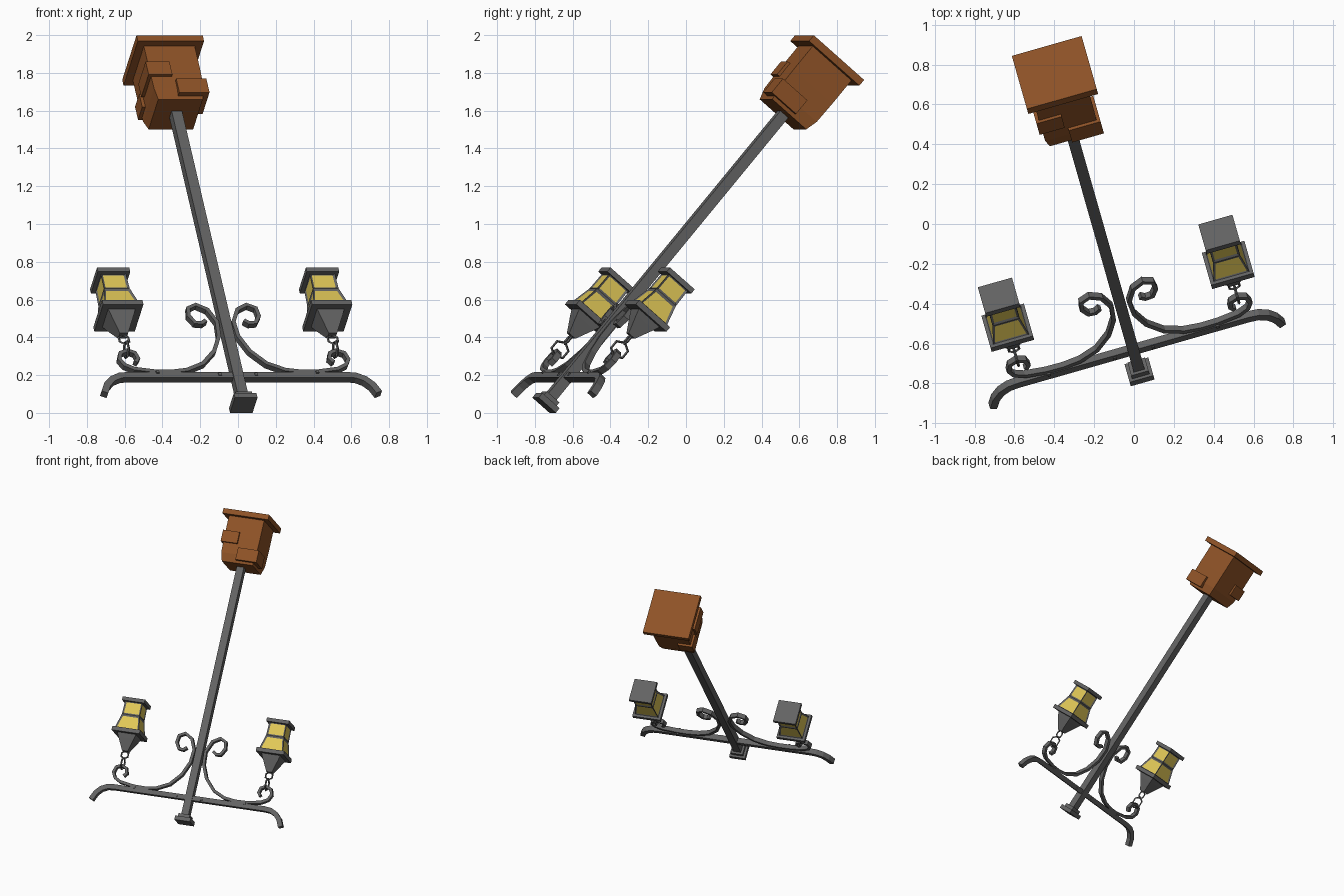
import bpy, bmesh, math
from mathutils import Matrix, Vector

if "Cube" in bpy.data.objects:
    bpy.data.objects.remove(bpy.data.objects["Cube"])

# Local lamp frame: x along the crossbar, z up the post; placed overturned in the world
A, T = math.radians(15.9), math.radians(40.5)
d = Vector((math.sin(T) * math.sin(A), -math.sin(T) * math.cos(A), -math.cos(T)))
u = Vector((math.cos(A), math.sin(A), 0))
v = d.cross(u)
FRAME = Matrix.Translation((-0.40, 0.76, 1.881)) @ Matrix((u, v, d)).transposed().to_4x4()


def material(name, rgb):
    m = bpy.data.materials.new(name)
    m.diffuse_color = (*rgb, 1)
    m.use_nodes = True
    m.node_tree.nodes["Principled BSDF"].inputs["Base Color"].default_value = m.diffuse_color
    return m


METAL = material("dark_iron", (0.125, 0.125, 0.125))
BROWN = material("brown_base", (0.27, 0.085, 0.02))
GLASS = material("yellow_glass", (0.74, 0.57, 0.095))


def finish(name, bm, *mats):
    bmesh.ops.recalc_face_normals(bm, faces=bm.faces)
    me = bpy.data.meshes.new(name)
    bm.to_mesh(me)
    bm.free()
    for m in mats:
        me.materials.append(m)
    ob = bpy.data.objects.new(name, me)
    bpy.context.collection.objects.link(ob)
    ob.matrix_world = FRAME
    return ob


def skin(bm, rings):
    """Join closed vertex rings into a capped tube; returns the side faces."""
    loops = [[bm.verts.new(p) for p in r] for r in rings]
    n = len(loops[0])
    sides = [bm.faces.new((a[i], a[(i + 1) % n], b[(i + 1) % n], b[i]))
             for a, b in zip(loops, loops[1:]) for i in range(n)]
    bm.faces.new(loops[0])
    bm.faces.new(loops[-1])
    return sides


def square(w, z, x=0):
    h = w / 2
    return [(x - h, -h, z), (x + h, -h, z), (x + h, h, z), (x - h, h, z)]


def stack(name, profile, mat, x=0):
    """Square-section solid from (width, height) pairs."""
    bm = bmesh.new()
    skin(bm, [square(w, z, x) for w, z in profile])
    return finish(name, bm, mat)


def box(name, lo, hi, mat):
    bm = bmesh.new()
    skin(bm, [[(lo[0], lo[1], z), (hi[0], lo[1], z), (hi[0], hi[1], z), (lo[0], hi[1], z)]
              for z in (lo[2], hi[2])])
    return finish(name, bm, mat)


def band(name, pts, thick, width, mat):
    """Flat bar swept along (x, z) points."""
    bm = bmesh.new()
    P = [Vector(p) for p in pts]
    rings = []
    for i, p in enumerate(P):
        t = (P[min(i + 1, len(P) - 1)] - P[max(i - 1, 0)]).normalized()
        n = Vector((-t.y, t.x)) * thick / 2
        w = width / 2
        rings.append([(p.x + n.x, -w, p.y + n.y), (p.x + n.x, w, p.y + n.y),
                      (p.x - n.x, w, p.y - n.y), (p.x - n.x, -w, p.y - n.y)])
    skin(bm, rings)
    return finish(name, bm, mat)


def link(name, x, z, r, tube, axis):
    """Six-sided chain ring; axis 0 faces x, axis 1 faces y."""
    bm = bmesh.new()
    grid = []
    for i in range(6):
        a = i * math.tau / 6
        row = []
        for j in range(4):
            b = j * math.tau / 4
            q = r + tube * math.cos(b)
            side, along, up = tube * math.sin(b), q * math.sin(a), q * math.cos(a)
            row.append(bm.verts.new((x + side, along, z + up) if axis == 0
                                    else (x + along, side, z + up)))
        grid.append(row)
    for i in range(6):
        for j in range(4):
            k, m = (i + 1) % 6, (j + 1) % 4
            bm.faces.new((grid[i][j], grid[k][j], grid[k][m], grid[i][m]))
    return finish(name, bm, METAL)


# Brown base: plate, tapered block, protruding bricks
stack("base_plate", [(0.364, 0), (0.364, 0.04)], BROWN)
stack("base_block", [(0.28, 0.04), (0.28, 0.2), (0.275, 0.33), (0.245, 0.395)], BROWN)
box("brick_front_right", (-0.01, -0.02, 0.28), (0.156, 0.156, 0.375), BROWN)
box("brick_front_left", (-0.156, -0.03, 0.16), (-0.025, 0.156, 0.25), BROWN)
box("brick_back_left", (-0.156, -0.156, 0.21), (-0.04, -0.05, 0.30), BROWN)

# Post and cap
stack("post", [(0.057, 0.38), (0.057, 2.40)], METAL)
stack("post_cap", [(0.09, 2.362), (0.09, 2.388), (0.124, 2.388), (0.124, 2.42)], METAL)

# Crossbar with curled ends
end = [(0.60, 2.225), (0.65, 2.230), (0.695, 2.252), (0.73, 2.29), (0.755, 2.345)]
band("crossbar", [(-x, z) for x, z in reversed(end)] + end, 0.037, 0.042, METAL)

# Scroll path: inner curl, sweep along the bar, hook for the lantern
scroll = [(0.105, 1.84), (0.13, 1.86), (0.166, 1.857), (0.193, 1.81), (0.186, 1.755),
          (0.14, 1.732), (0.083, 1.765), (0.046, 1.85), (0.053, 1.95), (0.098, 2.054),
          (0.175, 2.14), (0.27, 2.185), (0.36, 2.198), (0.45, 2.196), (0.56, 2.178),
          (0.61, 2.15), (0.63, 2.11), (0.616, 2.067), (0.575, 2.05), (0.537, 2.067),
          (0.526, 2.105), (0.545, 2.13)]

for s, side in ((-1, "left"), (1, "right")):
    band(f"scroll_{side}", [(s * x, z) for x, z in scroll], 0.022, 0.034, METAL)
    for x, z in ((0.44, 2.208), (0.10, 2.225)):
        box(f"rivet_{side}", (s * x - 0.008, -0.027, z - 0.008),
            (s * x + 0.008, 0.027, z + 0.008), METAL)

    # Chain and lantern
    X = s * 0.575
    link(f"chain_ring_{side}", X, 2.033, 0.047, 0.007, 0)
    link(f"chain_link_{side}", X, 1.963, 0.030, 0.007, 1)
    stack(f"lantern_floor_{side}", [(0.178, 1.538), (0.178, 1.566)], METAL, X)
    stack(f"lantern_roof_{side}", [(0.222, 1.782), (0.222, 1.813), (0.15, 1.813),
                                   (0.125, 1.845), (0.045, 1.938)], METAL, X)
    # Flared body with two tiers of inset panes
    bm = bmesh.new()
    panes = skin(bm, [square(0.138, 1.56, X), square(0.142, 1.668, X), square(0.19, 1.786, X)])
    bmesh.ops.recalc_face_normals(bm, faces=bm.faces)
    bmesh.ops.inset_individual(bm, faces=panes, thickness=0.017, depth=-0.006)
    for f in panes:
        f.material_index = 1
    finish(f"lantern_body_{side}", bm, METAL, GLASS)
